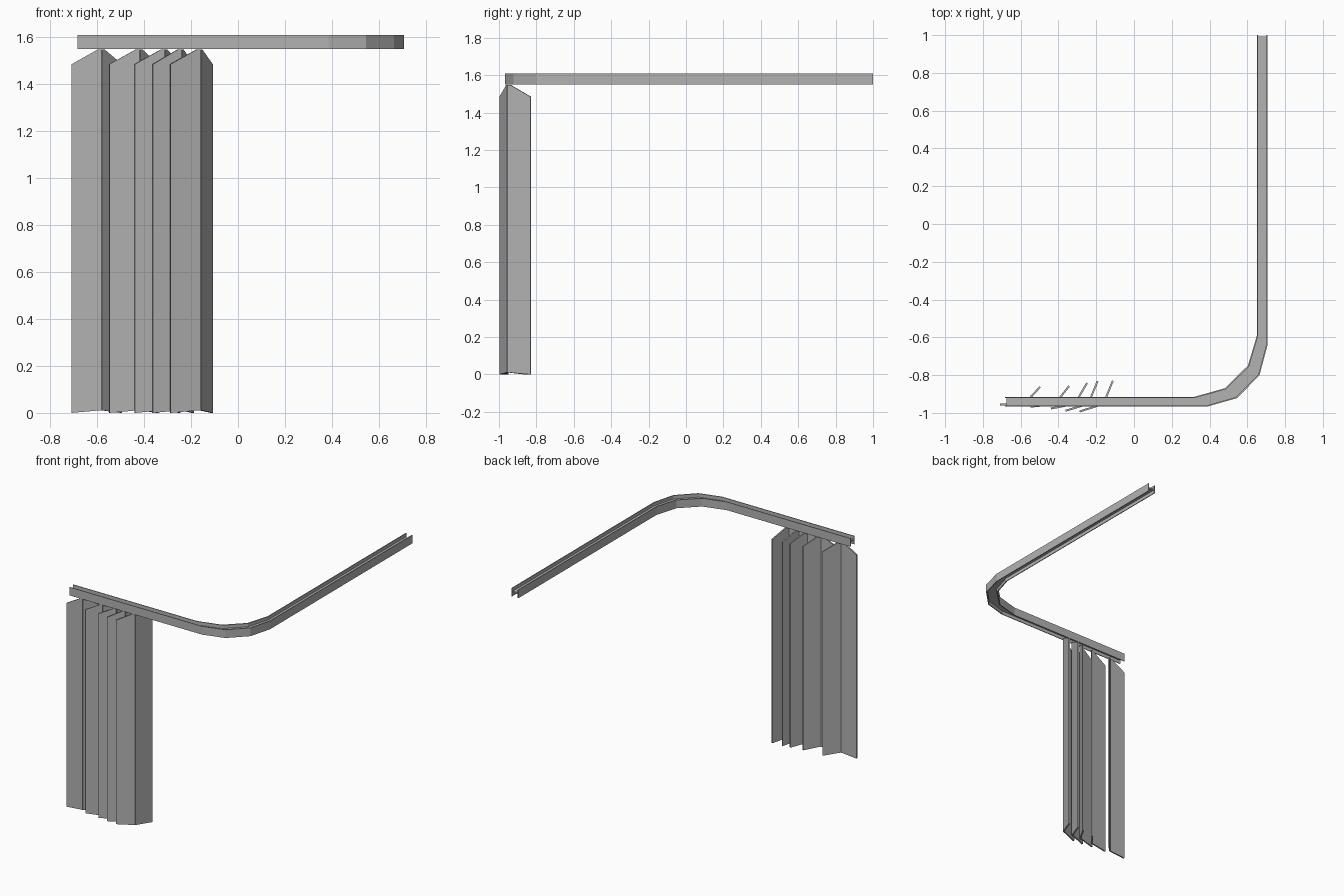
import bpy
from mathutils import Vector

cube = bpy.data.objects.get("Cube")
if cube:
    bpy.data.objects.remove(cube, do_unlink=True)

GREY = (0.45, 0.45, 0.45, 1)
grey = bpy.data.materials.new("plain grey")
grey.use_nodes = True
grey.diffuse_color = GREY
grey.node_tree.nodes["Principled BSDF"].inputs["Base Color"].default_value = GREY


def make_object(name, verts, faces):
    mesh = bpy.data.meshes.new(name)
    mesh.from_pydata(verts, [], faces)
    mesh.materials.append(grey)
    obj = bpy.data.objects.new(name, mesh)
    bpy.context.collection.objects.link(obj)
    return obj


def loft(name, rings):
    """Join equal rings of points into a closed solid."""
    n = len(rings[0])
    verts = [p for ring in rings for p in ring]
    faces = [(i * n + j, i * n + (j + 1) % n, (i + 1) * n + (j + 1) % n, (i + 1) * n + j)
             for i in range(len(rings) - 1) for j in range(n)]
    faces += [tuple(reversed(range(n))), tuple(range(len(verts) - n, len(verts)))]
    return make_object(name, verts, faces)


# Overhead rail: an H section following a bent track
outer = [(-0.683, -0.967), (0.386, -0.967), (0.545, -0.922),
         (0.664, -0.802), (0.707, -0.64), (0.707, 1.0)]
inner = [(-0.683, -0.917), (0.312, -0.917), (0.48, -0.87),
         (0.603, -0.75), (0.651, -0.59), (0.651, 1.0)]


def rail_part(name, t0, t1, z0, z1, recess=0.0):
    rings = []
    last = len(outer) - 1
    for i, (o, n) in enumerate(zip(outer, inner)):
        o, n = Vector(o), Vector(n)
        shift = Vector((recess if i == 0 else 0, -recess if i == last else 0))
        a, b = o.lerp(n, t0) + shift, o.lerp(n, t1) + shift
        rings.append([(a.x, a.y, z0), (b.x, b.y, z0), (b.x, b.y, z1), (a.x, a.y, z1)])
    return loft(name, rings)


rail_part("rail_outer_wall", 0, 0.1, 1.55, 1.61)
rail_part("rail_inner_wall", 0.9, 1, 1.55, 1.61)
rail_part("rail_web", 0.1, 0.9, 1.575, 1.585, 0.008)


# Folding panels: each pair meets at a hinge line below the rail
def panel(name, tip, hinge, thickness=0.01):
    tip, hinge = Vector(tip), Vector(hinge)
    along = (hinge - tip).normalized()
    side = Vector((-along.y, along.x)) * thickness / 2
    near = hinge - along * 0.015
    outline = [(tip, 0), (near, 0.01), (hinge, 0.01),
               (hinge, 1.548), (near, 1.548), (tip, 1.485)]
    rings = [[(p.x + s.x, p.y + s.y, z) for p, z in outline] for s in (side, -side)]
    return loft(name, rings)


folds = [
    ((-0.709, -0.955), (-0.582, -0.955), (-0.497, -0.862)),
    ((-0.548, -0.967), (-0.42, -0.955), (-0.343, -0.857)),
    ((-0.44, -0.977), (-0.313, -0.952), (-0.249, -0.842)),
    ((-0.363, -0.989), (-0.242, -0.952), (-0.193, -0.832)),
    ((-0.288, -0.993), (-0.162, -0.952), (-0.112, -0.83)),
]
for k, (front_tip, hinge, back_tip) in enumerate(folds, 1):
    panel(f"front_panel_{k}", front_tip, hinge)
    panel(f"back_panel_{k}", back_tip, hinge)
